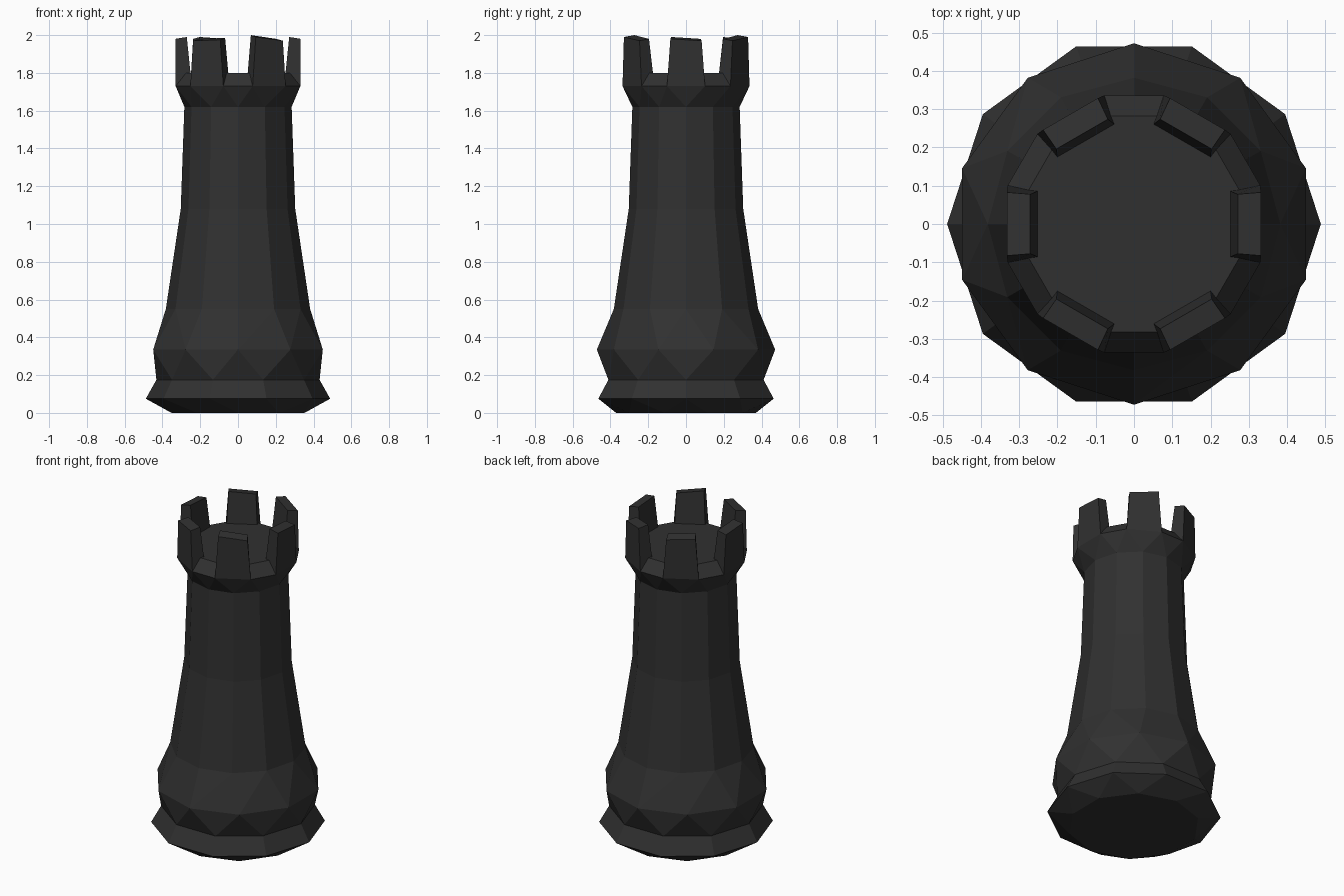
import bpy, bmesh
from math import cos, sin, radians

if "Cube" in bpy.data.objects:
    bpy.data.objects.remove(bpy.data.objects["Cube"])

mat = bpy.data.materials.new("black")
mat.diffuse_color = (0.03, 0.03, 0.03, 1)
mat.use_nodes = True
mat.node_tree.nodes["Principled BSDF"].inputs["Base Color"].default_value = mat.diffuse_color


def point(r, deg, z):
    return (r * cos(radians(deg)), r * sin(radians(deg)), z)


def stitch(bm, low, high):
    """Join two rings of (angle, vertex) lists; the side counts may differ."""
    n, m, i, j = len(low), len(high), 0, 0
    a = [t for t, _ in low] + [low[0][0] + 360, 9999]
    b = [t for t, _ in high] + [high[0][0] + 360, 9999]
    v = lambda ring, k: ring[k % len(ring)][1]
    while i < n or j < m:
        step = a[i + 1] - b[j + 1]
        if abs(step) < 0.1:
            bm.faces.new((v(low, i), v(low, i + 1), v(high, j + 1), v(high, j)))
            i, j = i + 1, j + 1
        elif step < 0:
            bm.faces.new((v(low, i), v(low, i + 1), v(high, j)))
            i += 1
        else:
            bm.faces.new((v(low, i), v(high, j + 1), v(high, j)))
            j += 1


def finish(name, bm):
    bmesh.ops.recalc_face_normals(bm, faces=bm.faces)
    mesh = bpy.data.meshes.new(name)
    bm.to_mesh(mesh)
    bm.free()
    mesh.materials.append(mat)
    bpy.context.collection.objects.link(bpy.data.objects.new(name, mesh))


def ring_stack(name, rings):
    bm = bmesh.new()
    loops = [[(t, bm.verts.new(point(r, t, z))) for t in angles] for r, z, angles in rings]
    for low, high in zip(loops, loops[1:]):
        stitch(bm, low, high)
    bm.faces.new([v for _, v in reversed(loops[0])])
    bm.faces.new([v for _, v in loops[-1]])
    finish(name, bm)


ten = [36 * k for k in range(10)]
ten_turned = [36 * k + 18 for k in range(10)]
twelve = [30 * k for k in range(12)]
crown = [60 * k + s for k in range(6) for s in (-17, 17)]

# Foot, bulge, tapering shaft and flared crown floor
ring_stack("tower_body", [
    (0.37, 0.0, ten_turned), (0.488, 0.075, ten), (0.432, 0.175, ten),
    (0.472, 0.335, ten_turned), (0.382, 0.55, twelve), (0.303, 1.08, twelve),
    (0.284, 1.62, twelve), (0.345, 1.73, crown), (0.29, 1.80, crown)])

# Six tapered battlements: heights of the two top corners of each
tops = [(1.99, 1.98), (1.98, 2.0), (1.98, 1.99), (1.98, 1.99), (1.98, 1.985), (2.0, 1.98)]
for k, (z0, z1) in enumerate(tops):
    c = 60 * k
    bm = bmesh.new()
    base = [bm.verts.new(point(*p)) for p in (
        (0.345, c - 17, 1.73), (0.345, c + 17, 1.73),
        (0.265, c + 19, 1.79), (0.265, c - 19, 1.79))]
    top = [bm.verts.new(point(*p)) for p in (
        (0.342, c - 14, z0 - 0.01), (0.342, c + 14, z1 - 0.01),
        (0.282, c + 16, z1), (0.282, c - 16, z0))]
    bm.faces.new(base[::-1])
    bm.faces.new(top)
    for i in range(4):
        j = (i + 1) % 4
        bm.faces.new((base[i], base[j], top[j], top[i]))
    finish(f"battlement_{k + 1}", bm)
